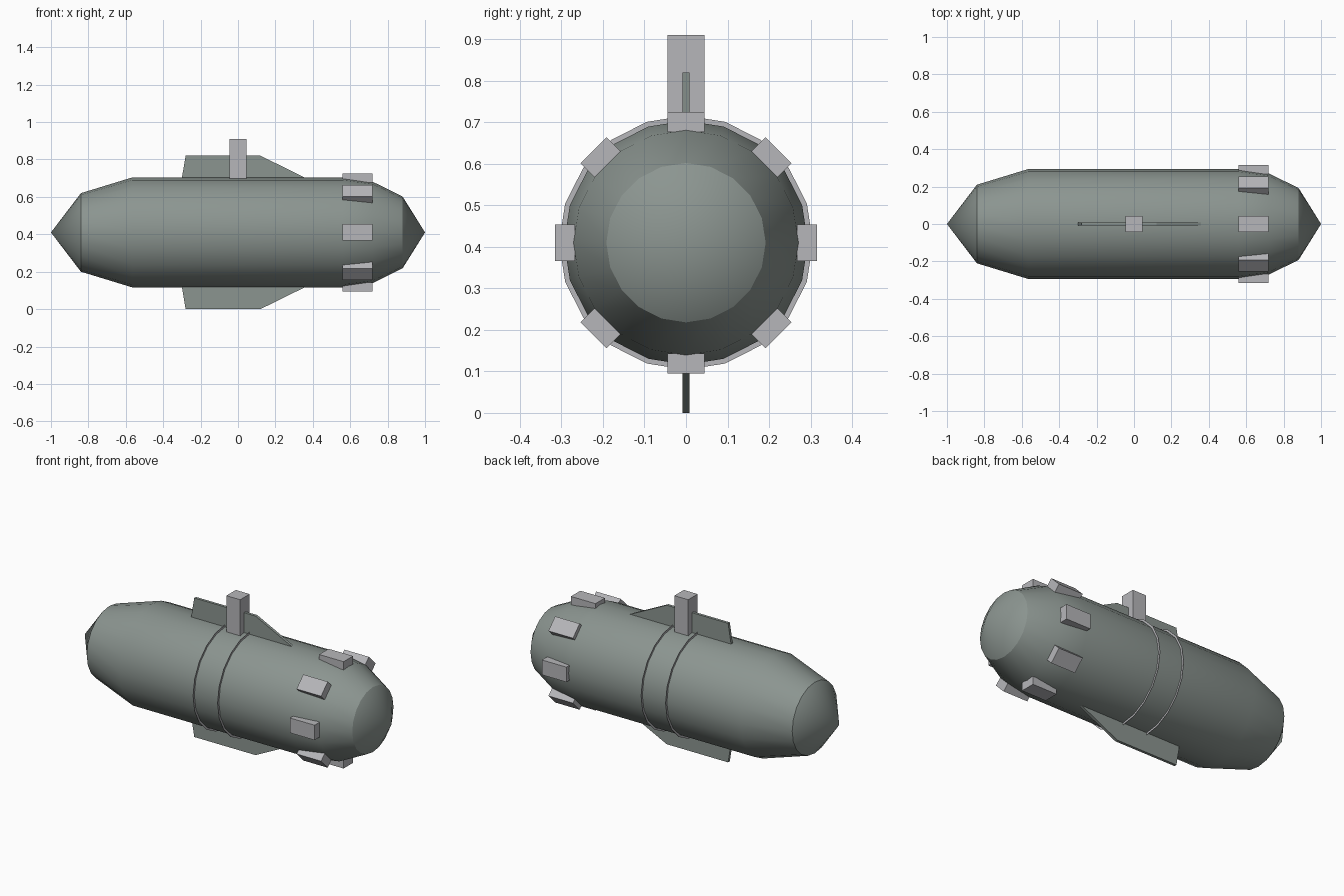
import bpy, bmesh, math
from mathutils import Matrix, Vector

if "Cube" in bpy.data.objects:
    bpy.data.objects.remove(bpy.data.objects["Cube"], do_unlink=True)

AXIS_Z = 0.41
SIDES = 20


def material(name, color):
    mat = bpy.data.materials.new(name)
    mat.use_nodes = True
    mat.diffuse_color = (*color, 1)
    node = next(n for n in mat.node_tree.nodes if n.type == "BSDF_PRINCIPLED")
    node.inputs["Base Color"].default_value = (*color, 1)
    node.inputs["Roughness"].default_value = 0.6
    return mat


GREEN_GREY = material("green_grey_paint", (0.26, 0.30, 0.28))
LIGHT_GREY = material("light_grey_metal", (0.47, 0.47, 0.49))


def finish(name, bm, mat, smooth=False):
    bmesh.ops.recalc_face_normals(bm, faces=bm.faces)
    mesh = bpy.data.meshes.new(name)
    bm.to_mesh(mesh)
    bm.free()
    mesh.materials.append(mat)
    obj = bpy.data.objects.new(name, mesh)
    bpy.context.collection.objects.link(obj)
    if smooth:
        bpy.ops.object.select_all(action="DESELECT")
        obj.select_set(True)
        bpy.context.view_layer.objects.active = obj
        bpy.ops.object.shade_smooth_by_angle(angle=math.radians(30))
    return obj


def lathe(name, profile, mat, closed=False, smooth=False):
    """Turn (x, radius) points around the long axis."""
    bm = bmesh.new()
    verts = [bm.verts.new((x, 0, AXIS_Z + r)) for x, r in profile]
    edges = [bm.edges.new(pair) for pair in zip(verts, verts[1:])]
    if closed:
        edges.append(bm.edges.new((verts[-1], verts[0])))
    bmesh.ops.spin(bm, geom=verts + edges, cent=(0, 0, AXIS_Z), axis=(1, 0, 0),
                   angle=math.tau, steps=SIDES, use_duplicate=False)
    bmesh.ops.remove_doubles(bm, verts=bm.verts, dist=0.0005)
    return finish(name, bm, mat, smooth)


def box(name, center, size, mat, turn=0):
    """Box placed relative to the long axis, then turned about it."""
    bm = bmesh.new()
    place = (Matrix.Translation((0, 0, AXIS_Z)) @ Matrix.Rotation(turn, 4, "X")
             @ Matrix.Translation(center) @ Matrix.Diagonal((*size, 1)))
    bmesh.ops.create_cube(bm, size=1, matrix=place)
    return finish(name, bm, mat)


# Hollow body shell, pointed at both ends
lathe("body", [(-1, 0), (-0.84, 0.21), (-0.565, 0.294), (0.56, 0.294),
               (0.72, 0.271), (0.88, 0.192), (1, 0)], GREEN_GREY, smooth=True)

# Two thin raised rings around the middle
for label, x in (("rear", -0.08), ("front", 0.08)):
    lathe(label + "_ring", [(x - 0.001, 0.285), (x - 0.001, 0.306),
                            (x + 0.001, 0.306), (x + 0.001, 0.285)],
          LIGHT_GREY, closed=True)

# Eight blocks around the forward shoulder
for i in range(8):
    box(f"shoulder_block_{i + 1}", (0.64, 0, 0.291), (0.16, 0.088, 0.048),
        LIGHT_GREY, turn=i * math.tau / 8)

# Mounting post on top
box("mounting_post", (0, 0, 0.393), (0.09, 0.088, 0.214), LIGHT_GREY)

# Swept plate fins, above and below
outline = [(-0.302, 0.28), (-0.28, 0.41), (0.12, 0.41), (0.36, 0.292), (0.36, 0.28)]
for label, side in (("upper", 1), ("lower", -1)):
    bm = bmesh.new()
    face = bm.faces.new([bm.verts.new((x, -0.008, AXIS_Z + side * h)) for x, h in outline])
    new = bmesh.ops.extrude_face_region(bm, geom=[face])["geom"]
    bmesh.ops.translate(bm, vec=Vector((0, 0.016, 0)),
                        verts=[v for v in new if isinstance(v, bmesh.types.BMVert)])
    finish(label + "_fin", bm, GREEN_GREY)
